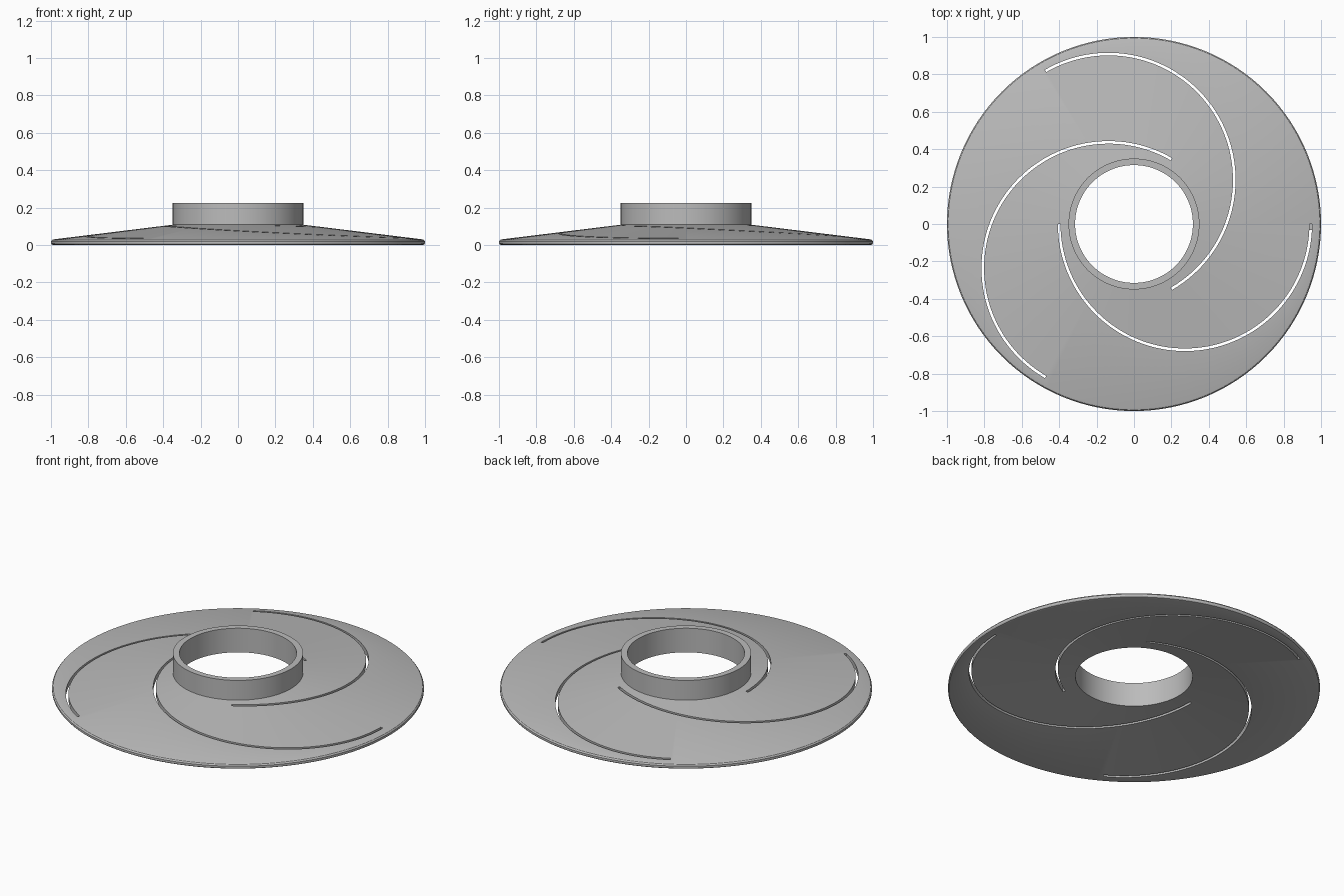
import bpy
import bmesh
import math

old = bpy.data.objects.get("Cube")
if old:
    bpy.data.objects.remove(old, do_unlink=True)

SEGMENTS = 128
SLOT_COUNT = 3
ARC_STEPS = 64

grey = bpy.data.materials.new("plain grey")
grey.use_nodes = True
color = (0.5, 0.5, 0.5, 1)
grey.diffuse_color = color
grey.node_tree.nodes["Principled BSDF"].inputs["Base Color"].default_value = color


def make_object(name, bm):
    bmesh.ops.recalc_face_normals(bm, faces=bm.faces)
    mesh = bpy.data.meshes.new(name)
    bm.to_mesh(mesh)
    bm.free()
    mesh.materials.append(grey)
    obj = bpy.data.objects.new(name, mesh)
    bpy.context.collection.objects.link(obj)
    return obj


def bridge_rings(bm, rings, closed):
    """Join equal vertex rings with quads; cap the ends if the run is open."""
    size = len(rings[0])
    for i in range(len(rings) if closed else len(rings) - 1):
        a, b = rings[i], rings[(i + 1) % len(rings)]
        for j in range(size):
            k = (j + 1) % size
            bm.faces.new((a[j], a[k], b[k], b[j]))
    if not closed:
        bm.faces.new(rings[0])
        bm.faces.new(rings[-1])


# Thin conical disc with a rounded rim and an upright collar, as (radius, z)
profile = [(0.315, 0.082), (0.315, 0.225), (0.35, 0.225), (0.35, 0.108),
           (0.985, 0.03), (0.994, 0.027), (1.0, 0.019), (1.0, 0.009),
           (0.996, 0.003), (0.988, 0.0)]
bm = bmesh.new()
rings = []
for i in range(SEGMENTS):
    a = math.tau * i / SEGMENTS
    rings.append([bm.verts.new((r * math.cos(a), r * math.sin(a), z)) for r, z in profile])
bridge_rings(bm, rings, True)
disc = make_object("collared_disc", bm)

# Half-circle slot cutters, repeated around the axis
centre_x, radius, half_width = 0.2725, 0.6725, 0.007
bm = bmesh.new()
for n in range(SLOT_COUNT):
    turn = math.tau * n / SLOT_COUNT
    c, s = math.cos(turn), math.sin(turn)
    rings = []
    for i in range(ARC_STEPS + 1):
        a = math.pi * (1 + i / ARC_STEPS)
        ring = []
        for side, z in ((-1, -0.1), (1, -0.1), (1, 0.2), (-1, 0.2)):
            r = radius + side * half_width
            x, y = centre_x + r * math.cos(a), r * math.sin(a)
            ring.append(bm.verts.new((x * c - y * s, x * s + y * c, z)))
        rings.append(ring)
    bridge_rings(bm, rings, False)
cutter = make_object("slot_cutter", bm)
cutter.hide_render = True

# Cut the slots, then discard the cutter
cut = disc.modifiers.new("spiral slots", "BOOLEAN")
cut.operation = "DIFFERENCE"
cut.solver = "EXACT"
cut.object = cutter
bpy.ops.object.select_all(action="DESELECT")
disc.select_set(True)
bpy.context.view_layer.objects.active = disc
bpy.ops.object.modifier_apply(modifier=cut.name)
bpy.data.objects.remove(cutter, do_unlink=True)
bpy.ops.object.shade_smooth_by_angle(angle=math.radians(30))
